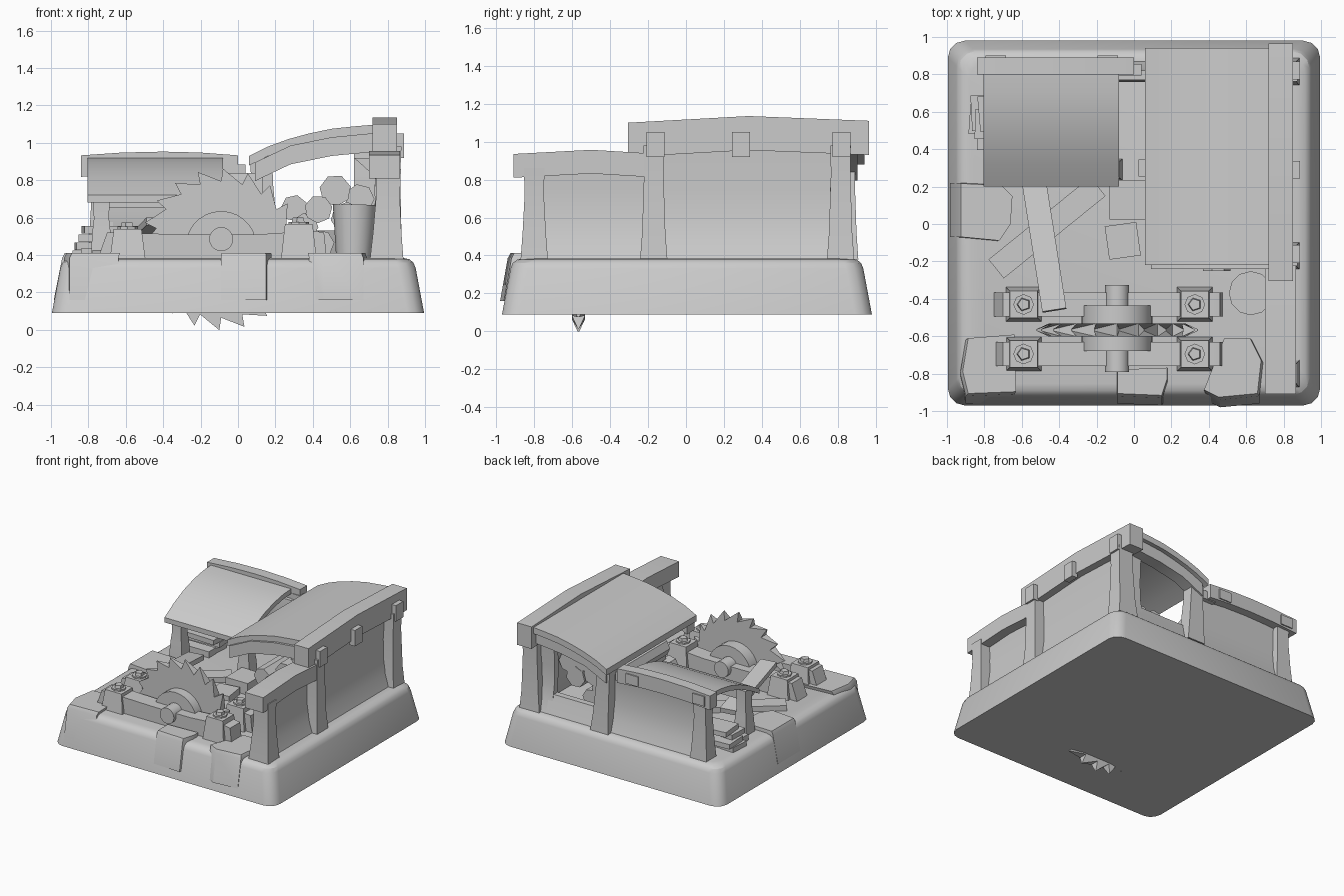
import bpy, bmesh, math
from mathutils import Vector, Matrix

if "Cube" in bpy.data.objects:
    bpy.data.objects.remove(bpy.data.objects["Cube"])


def build(name, verts, faces):
    bm = bmesh.new()
    vs = [bm.verts.new(v) for v in verts]
    for f in faces:
        bm.faces.new([vs[i] for i in f])
    bmesh.ops.recalc_face_normals(bm, faces=bm.faces)
    me = bpy.data.meshes.new(name)
    bm.to_mesh(me)
    bm.free()
    ob = bpy.data.objects.new(name, me)
    bpy.context.collection.objects.link(ob)
    return ob


def loft(name, rings):
    """Closed skin through rings of equal length, capped at both ends."""
    n = len(rings[0])
    faces = [list(range(n)), [(len(rings) - 1) * n + i for i in range(n)]]
    for r in range(len(rings) - 1):
        for i in range(n):
            j = (i + 1) % n
            faces.append([r * n + i, r * n + j, r * n + n + j, r * n + n + i])
    return build(name, [p for ring in rings for p in ring], faces)


def prism(name, pts, a, b, axis):
    put = {'X': lambda u, v, d: (d, u, v), 'Y': lambda u, v, d: (u, d, v),
           'Z': lambda u, v, d: (u, v, d)}[axis]
    return loft(name, [[put(u, v, d) for u, v in pts] for d in (a, b)])


def strip(name, path, t, a, b, axis):
    """Bent plank: path is its upper edge, t its vertical thickness."""
    return prism(name, path + [(u, v - t) for u, v in reversed(path)], a, b, axis)


def box(name, loc, size, rot=(0, 0, 0), taper=1.0):
    x, y, z = (s / 2 for s in size)
    sq = [(-1, -1), (1, -1), (1, 1), (-1, 1)]
    ob = loft(name, [[(x * u, y * v, -z) for u, v in sq],
                     [(x * u * taper, y * v * taper, z) for u, v in sq]])
    ob.location = loc
    ob.rotation_euler = [math.radians(r) for r in rot]
    return ob


def cyl(name, p, q, r1, r2, n, turn=0.0):
    p, q = Vector(p), Vector(q)
    m = (q - p).to_track_quat('Z', 'Y').to_matrix()
    ring = [(math.cos(turn + k * math.tau / n), math.sin(turn + k * math.tau / n)) for k in range(n)]
    return loft(name, [[c + m @ Vector((r * u, r * v, 0)) for u, v in ring]
                       for c, r in ((p, r1), (q, r2))])


# Stone base with rounded corners and softened upper rim
def rim(sx, sy, z, r=0.09):
    pts = []
    for cx, cy, a0 in ((1, 1, 0), (-1, 1, 90), (-1, -1, 180), (1, -1, 270)):
        for k in range(4):
            a = math.radians(a0 + 30 * k)
            pts.append((cx * (sx - r) + r * math.cos(a), 0.005 + cy * (sy - r) + r * math.sin(a), z))
    return pts


loft("base", [rim(0.995, 0.975, 0.09), rim(0.95, 0.93, 0.33), rim(0.938, 0.918, 0.36),
              rim(0.915, 0.895, 0.378), rim(0.88, 0.86, 0.385)])

# Slabs draped over the base edge
slabs = [([(-.90, -.62), (-.65, -.60), (-.64, -.91), (-.90, -.92), (-.93, -.80)], 0, -.04),
         ([(-.09, -.79), (.18, -.78), (.18, -.84), (.15, -.93), (-.09, -.92)], 0, -.04),
         ([(.49, -.62), (.63, -.62), (.69, -.74), (.67, -.92), (.46, -.94), (.38, -.90)], 0, -.04),
         ([(-.94, .22), (-.72, .21), (-.66, .15), (-.67, 0), (-.73, -.09), (-.94, -.07)], -.045, 0)]
for i, (pts, dx, dy) in enumerate(slabs):
    loft("edge_slab_%d" % i, [[(x + dx, y + dy, .16) for x, y in pts], [(x, y, .385) for x, y in pts],
                              [(x * .985, y * .985, .412) for x, y in pts]])

# Saw blade: thick disc with hooked teeth thinning to a point
C = Vector((-0.09, -0.567, 0.43))
N = 20
rings = [[], []]
for k in range(N):
    for off, r, w in ((0.0, .365, .035), (.93, .432, .004)):
        a = (k + off) * math.tau / N
        for s, ring in zip((-1, 1), rings):
            ring.append(C + Vector((r * math.cos(a), s * w, r * math.sin(a))))
loft("saw_blade", rings)
cyl("saw_hub", (-.09, -.68, .445), (-.09, -.435, .445), .19, .19, 28)
cyl("saw_axle", (-.09, -.79, .485), (-.09, -.325, .485), .064, .064, 20)

# Saw bearers with bolted clamps
for y in (-.43, -.695):
    prism("saw_bearer", [(-.75, .38), (-.70, .52), (-.25, .51), (.10, .51), (.40, .53), (.46, .52), (.475, .38)],
          y - .065, y + .065, 'Y')
    for x, h in ((-.59, .54), (.325, .565)):
        box("bearer_clamp", (x, y, (h + .38) / 2), (.19, .185, h - .38), taper=.78)
        cyl("clamp_washer", (x, y, h - .01), (x, y, h + .012), .055, .055, 8)
        cyl("clamp_bolt", (x, y, h), (x, y, h + .035), .04, .032, 5)


# Posts: flared at the foot, square section
def post(name, x, y, top, wx, wy, lean=0):
    prof = ((.38, 1.15), (.52, .98), (top - .15, .82), (top, .86))
    loft(name, [[(x + lean * (z - .38) + u * wx * s / 2, y + v * wy * s / 2, z)
                 for u, v in ((-1, -1), (1, -1), (1, 1), (-1, 1))] for z, s in prof])


for y, top in ((-.80, .86), (-.17, .98), (.815, .98)):
    post("right_wall_post", .795, y, top, .155, .125, .02)
post("rear_mid_post", .15, .845, .93, .14, .11, -.05)
post("shed_rear_post", -.73, .82, .86, .13, .11)
for x in (-.73, -.12):
    post("shed_front_post", x, .29, .74, .10, .10)

# Right wall panels, flaring outward at the foot
flare = [(.84, .38), (.805, .48), (.785, .60), (.78, .75), (.79, .90)]


def panel(name, prof, a, b, axis):
    prism(name, prof + [(u - .05, v) for u, v in reversed(prof)], a, b, axis)


panel("right_wall_front", flare, -.75, -.2, 'Y')
panel("right_wall_rear", flare[:-1] + [(.79, .98)], -.15, .78, 'Y')

# Rear walls, with an opening above the low panel
rear = [(u + .03, v) for u, v in flare]
panel("rear_wall_low", rear[:2] + [(.82, .53)], .15, .66, 'X')
panel("rear_wall_side", rear[:-1] + [(.82, .97)], .62, .79, 'X')
panel("shed_rear_wall", rear[:-1] + [(.82, .84)], -.70, .13, 'X')

# Right wall top beams with pegs
strip("right_front_beam", [(-.91, .935), (-.50, .957), (-.22, .94)], .125, .70, .865, 'X')
strip("right_ridge_beam", [(-.305, 1.10), (.33, 1.135), (.965, 1.11)], .18, .72, .85, 'X')
for y in (-.16, .29, .82):
    box("beam_peg", (.862, y, .985), (.05, .095, .13))

# Main curved roof and its bent gable beams
strip("main_roof", [(.06, .93), (.16, .98), (.27, 1.02), (.38, 1.05), (.50, 1.075), (.62, 1.088), (.74, 1.098)],
      .05, -.22, .94, 'Y')
for y in (-.19, .855):
    strip("gable_beam", [(.09, .895), (.28, .985), (.50, 1.03), (.76, 1.055)], .10, y - .05, y + .05, 'Y')
prism("gable_brace", [(.62, .92), (.76, .92), (.76, .83), (.72, .83)], -.21, -.14, 'Y')

# Small shed roof sloping to the front
strip("shed_rear_beam", [(-.84, .933), (-.62, .948), (-.40, .953), (-.2, .948), (0, .933)], .115, .80, .89, 'Y')
strip("shed_roof", [(.20, .72), (.32, .79), (.45, .85), (.58, .89), (.70, .912), (.82, .92)],
      .04, -.805, -.08, 'X')
box("shed_front_rail", (-.43, .29, .69), (.68, .06, .07))
box("shed_cross_pole", (-.02, .825, .85), (.12, .06, .07))
for x in (-.74, -.14):
    box("shed_beam_peg", (x, .885, .88), (.11, .03, .08))

# Stacked logs under the main roof
for x, z, r, y0 in ((.30, .46, .075, -.23), (.44, .46, .075, -.25), (.30, .65, .072, -.12),
                    (.43, .645, .075, -.20), (.52, .745, .085, -.14), (.58, .60, .085, -.17),
                    (.65, .70, .08, -.12), (.36, .555, .07, -.16)):
    cyl("log", (x, y0, z), (x, .60, z), r, r, 7, x * 9)

# Tapered bucket
cyl("bucket", (.62, -.37, .38), (.625, -.37, .67), .095, .118, 12)

# Loose planks and offcuts
box("floor_plank", (-.465, -.02, .405), (.70, .13, .045), (0, 0, 39))
box("leaning_plank", (-.48, -.12, .525), (.13, .70, .04), (-9, 0, 9))
box("offcut", (-.06, -.09, .41), (.17, .18, .06), (0, 0, 8))
box("saw_crate", (-.03, .13, .43), (.20, .21, .10))
box("small_block", (.05, .30, .43), (.05, .09, .10))

# Board stack at the left of the shed
for i, (x, y, w) in enumerate(((-.71, .55, .34), (-.70, .60, .34), (-.69, .53, .32), (-.68, .60, .30))):
    box("stacked_board", (x, y, .405 + i * .043), (w, .16 + .03 * (i % 2), .04), (0, 0, (-4, 3, -2, 5)[i]))
box("stacked_board", (-.69, .44, .41), (.30, .09, .05))

# Smooth the curved skins while keeping hard edges
for ob in bpy.data.objects:
    ob.select_set(True)
    bpy.context.view_layer.objects.active = ob
bpy.ops.object.shade_smooth_by_angle(angle=math.radians(31))
